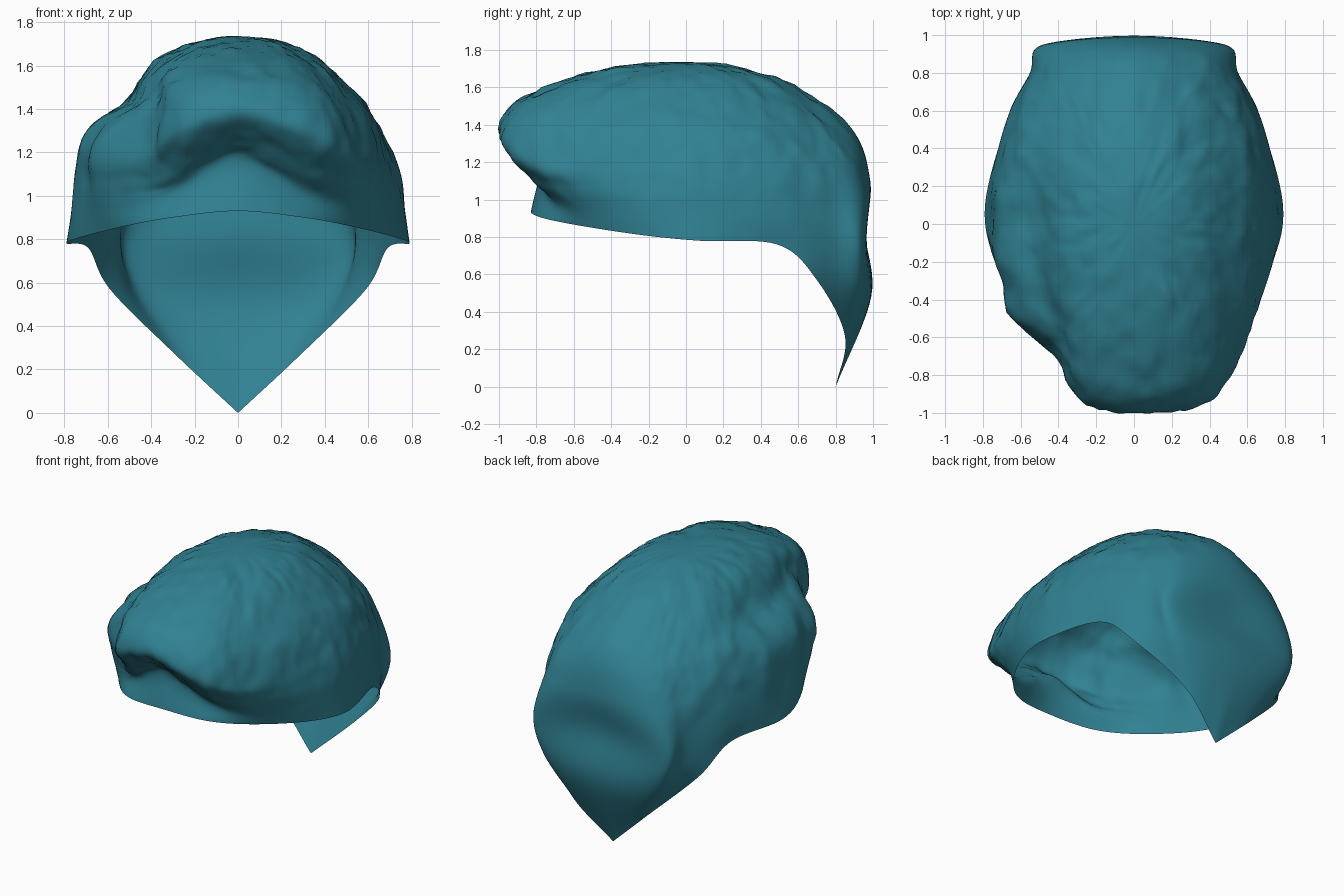
import bpy, bmesh, math
from mathutils import Vector, noise

if "Cube" in bpy.data.objects:
    bpy.data.objects.remove(bpy.data.objects["Cube"])

APEX = Vector((0, 0, 1.735))
AROUND, UP = 10, 9   # subdivisions per control span

# Guide strands from the rim upward, ordered front centre to back centre
front_guides = [
    [(0, -.83, .93), (0, -.79, 1.16), (0, -.88, 1.25), (0, -1, 1.39), (0, -.88, 1.54)],
    [(.3, -.76, .9), (.3, -.74, 1.02), (.34, -.83, 1.11), (.37, -.95, 1.28), (.33, -.82, 1.5)],
    [(.52, -.56, .86), (.53, -.59, .95), (.55, -.66, 1.07), (.55, -.72, 1.2), (.46, -.6, 1.46)],
    [(.72, -.23, .81), (.72, -.25, .92), (.71, -.28, 1.06), (.67, -.29, 1.2), (.57, -.25, 1.43)],
]
back_guides = [
    [(.79, .08, .78), (.77, .08, .92), (.75, .08, 1.06), (.7, .08, 1.2), (.58, .08, 1.42)],
    [(.69, .49, .76), (.69, .5, .89), (.67, .49, 1.04), (.63, .47, 1.2), (.53, .42, 1.4)],
    [(.59, .7, .57), (.56, .78, .71), (.55, .79, .88), (.52, .77, 1.1), (.42, .68, 1.34)],
    [(.29, .85, .27), (.42, .94, .53), (.48, .95, .78), (.38, .94, 1.07), (.3, .81, 1.34)],
    [(0, .8, 0), (0, .99, .48), (0, .96, .82), (0, .985, 1.1), (0, .87, 1.4)],
]


def spline(a, b, c, d, t):
    return b + (c - a) * (t / 2) + (a * 2 - b * 5 + c * 4 - d) * (t * t / 2) \
        + (b * 3 - a - c * 3 + d) * (t ** 3 / 2)


def mirrored(p):
    return Vector((-p.x, p.y, p.z))


def clamp(x):
    return max(0, min(1, x))


def bell(x, centre, width):
    return math.exp(-((x - centre) / width) ** 2)


def resample(points, first, last, steps):
    """Smooth curve through points, with ghost points at both ends."""
    pts = [first] + points + [last]
    out = [spline(*pts[i:i + 4], s / steps)
           for i in range(len(points) - 1) for s in range(steps)]
    return out + [points[-1]]


# Add a crown point to each guide so the dome closes smoothly
guides = []
for g in front_guides + back_guides:
    pts = [Vector(p) for p in g]
    top = pts[-1]
    crown = Vector((top.x * .55, top.y * .55, top.z + (APEX.z - top.z) * .76))
    guides.append(pts + [crown])

# Spread each guide row around the half head; the nape tip stays pointed
rows = []
for r in range(len(guides[0])):
    line = [g[r] for g in guides]
    tip = line[-1] * 2 - line[-2] if r == 0 else mirrored(line[-2])
    rows.append(resample(line, mirrored(line[1]), tip, AROUND))

# Full ring of strands running from rim to crown
half = len(rows[0])
ring = [[row[i] for row in rows] for i in range(half)]
ring += [[mirrored(row[i]) for row in rows] for i in range(half - 2, 0, -1)]

bm = bmesh.new()
pole = bm.verts.new(APEX)
strands = []
for strand in ring:
    first = strand[0] * 2 - strand[1]
    over = Vector((-strand[-1].x, -strand[-1].y, strand[-1].z))
    curve = resample(strand + [APEX], first, over, UP)
    strands.append([bm.verts.new(p) for p in curve[:-1]])
for a, b in zip(strands, strands[1:] + strands[:1]):
    for k in range(len(a) - 1):
        bm.faces.new((a[k], b[k], b[k + 1], a[k + 1]))
    bm.faces.new((a[-1], b[-1], pole))
bmesh.ops.recalc_face_normals(bm, faces=bm.faces)
if pole.normal.z < 0:
    bmesh.ops.reverse_faces(bm, faces=bm.faces)
bm.normal_update()

# Sculpt the side parting, swept locks and fine strand ripples
moves = {}
for strand in strands:
    for k, v in enumerate(strand):
        p = v.co
        free = clamp(k / (UP * 1.5))
        d = 0
        shift = Vector()
        if p.x < 0:
            fade = clamp((.5 - p.y) / .5) * clamp((p.y + .85) / .35) * clamp(-p.x / .3)
            d -= .05 * fade * bell(p.z, 1.47, .09)
            d += .04 * fade * bell(p.z, 1.22, .11)
            d += .008 * fade * math.sin(p.y * 19 + p.z * 4) * clamp((1.5 - p.z) / .2)
            # The fringe is swept back on this side
            sweep = bell(p.x, -.52, .24) * bell(p.y, -.82, .25) * bell(p.z, 1.25, .35)
            shift = Vector((.1, .1, 0)) * sweep
        hairy = clamp((p.z - .9) / .3) * clamp((.97 - p.y) / .2) * clamp(p.xy.length / .3)
        d += .013 * hairy * noise.noise(Vector((p.x * 9, p.y * 8, p.z * 5)))
        d += .01 * hairy * noise.noise(Vector((p.x * 20, p.y * 18, p.z * 8)))
        moves[v] = (v.normal * d + shift) * free
for v, m in moves.items():
    v.co += m

mesh = bpy.data.meshes.new("hair_shell")
bm.to_mesh(mesh)
bm.free()
hair = bpy.data.objects.new("hair_shell", mesh)
bpy.context.collection.objects.link(hair)

# Teal hair colour
teal = bpy.data.materials.new("teal")
teal.use_nodes = True
colour = (.03, .22, .29, 1)
teal.diffuse_color = colour
teal.node_tree.nodes["Principled BSDF"].inputs["Base Color"].default_value = colour
mesh.materials.append(teal)

bpy.context.view_layer.objects.active = hair
hair.select_set(True)
bpy.ops.object.shade_smooth_by_angle(angle=math.radians(50))
